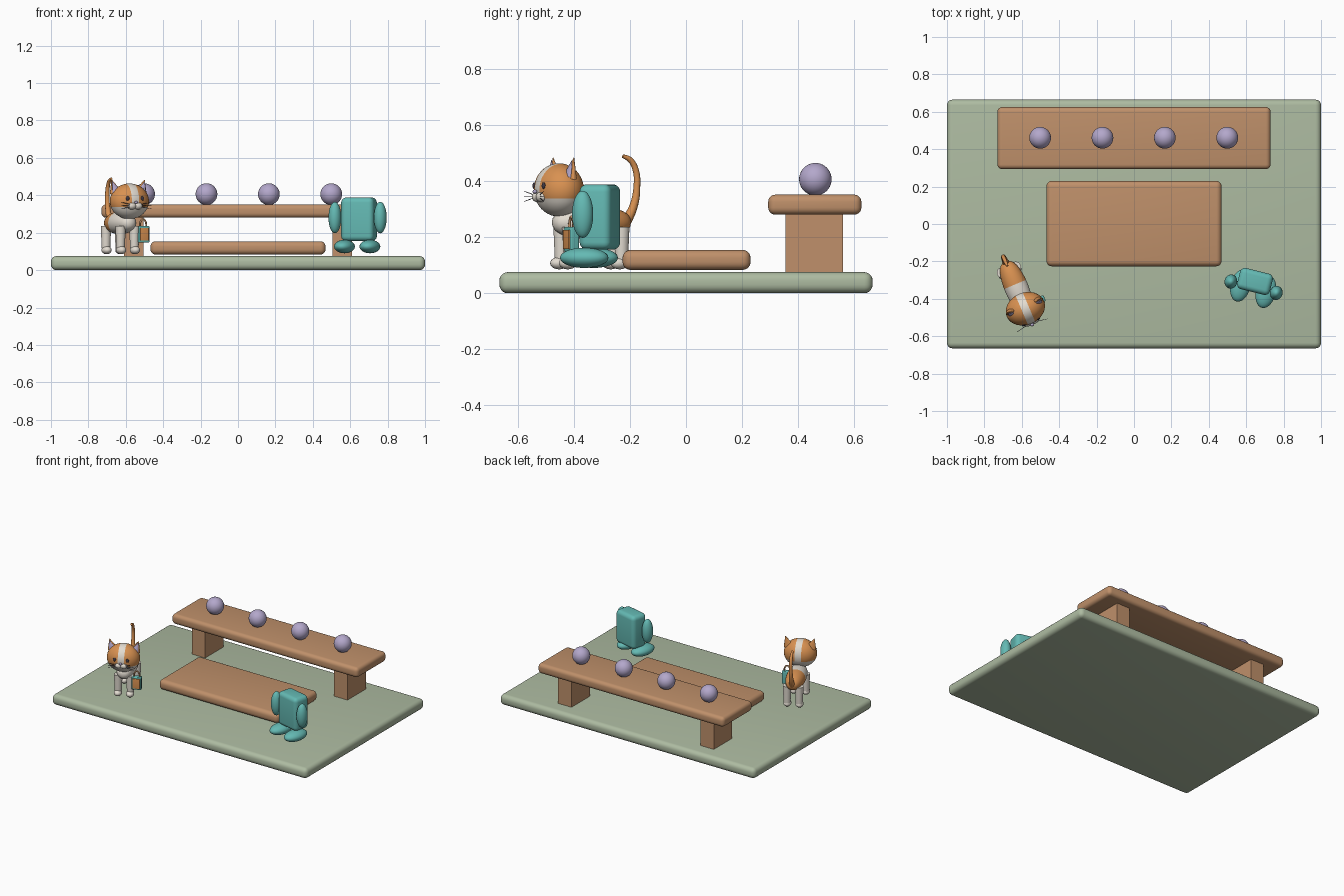
import bpy, bmesh, math
from mathutils import Matrix, Vector

if "Cube" in bpy.data.objects:
    bpy.data.objects.remove(bpy.data.objects["Cube"])


def material(name, r, g, b):
    rgba = [(c / 255) ** 2.2 for c in (r, g, b)] + [1]
    m = bpy.data.materials.new(name)
    m.use_nodes = True
    m.diffuse_color = rgba
    m.node_tree.nodes["Principled BSDF"].inputs["Base Color"].default_value = rgba
    return m


SAGE = material("sage green", 172, 186, 160)
WOOD = material("warm wood", 190, 143, 106)
LILAC = material("lilac", 178, 166, 202)
TEAL = material("teal", 100, 184, 178)
ORANGE = material("ginger orange", 216, 144, 82)
CREAM = material("cream white", 226, 219, 208)
DARK = material("dark grey", 66, 60, 72)
WORLD = Matrix.Identity(4)


def finish(name, bm, mats, frame):
    me = bpy.data.meshes.new(name)
    bm.to_mesh(me)
    bm.free()
    for m in mats:
        me.materials.append(m)
    ob = bpy.data.objects.new(name, me)
    bpy.context.collection.objects.link(ob)
    ob.matrix_world = frame
    bpy.ops.object.select_all(action="DESELECT")
    bpy.context.view_layer.objects.active = ob
    ob.select_set(True)
    bpy.ops.object.shade_smooth_by_angle(angle=math.radians(40))
    return ob


def box(name, lo, hi, bevel, mat, frame=WORLD):
    lo, hi = Vector(lo), Vector(hi)
    bm = bmesh.new()
    bmesh.ops.create_cube(bm, size=1)
    bmesh.ops.scale(bm, vec=hi - lo, verts=bm.verts)
    bmesh.ops.translate(bm, vec=(lo + hi) / 2, verts=bm.verts)
    if bevel:
        bmesh.ops.bevel(bm, geom=bm.edges[:], offset=bevel, segments=5,
                        profile=0.5, affect="EDGES")
    return finish(name, bm, [mat], frame)


def ellipsoid(name, center, radii, mats, frame=WORLD, power=1, cuts=(), rule=None):
    """Ellipsoid, optionally fuller along y, cut along planes and coloured by rule."""
    bm = bmesh.new()
    bmesh.ops.create_uvsphere(bm, u_segments=32, v_segments=20, radius=1)
    for v in bm.verts:
        ring = math.hypot(v.co.x, v.co.z)
        if power != 1 and ring > 0.001:
            v.co.x *= ring ** (power - 1)
            v.co.z *= ring ** (power - 1)
        v.co = Vector([c * r for c, r in zip(v.co, radii)]) + Vector(center)
    for point, normal in cuts:
        bmesh.ops.bisect_plane(bm, geom=bm.verts[:] + bm.edges[:] + bm.faces[:],
                               plane_co=point, plane_no=normal)
    if rule:
        for f in bm.faces:
            f.material_index = rule(f.calc_center_median())
    return finish(name, bm, mats, frame)


def cone(name, bottom, top, r1, r2, mat, frame, squash=1, segments=20):
    bottom, top = Vector(bottom), Vector(top)
    axis = top - bottom
    bm = bmesh.new()
    bmesh.ops.create_cone(bm, cap_ends=True, segments=segments, radius1=r1,
                          radius2=r2, depth=axis.length)
    bmesh.ops.scale(bm, vec=(1, squash, 1), verts=bm.verts)
    turn = Vector((0, 0, 1)).rotation_difference(axis).to_matrix().to_4x4()
    bm.transform(Matrix.Translation((bottom + top) / 2) @ turn)
    return finish(name, bm, [mat], frame)


def tube(name, points, radii, mat, frame):
    cu = bpy.data.curves.new(name, "CURVE")
    cu.dimensions = "3D"
    cu.bevel_depth = 1
    cu.bevel_resolution = 3
    cu.use_fill_caps = True
    sp = cu.splines.new("BEZIER")
    sp.bezier_points.add(len(points) - 1)
    for bp, p, r in zip(sp.bezier_points, points, radii):
        bp.co, bp.radius = p, r
        bp.handle_left_type = bp.handle_right_type = "AUTO"
    cu.materials.append(mat)
    ob = bpy.data.objects.new(name, cu)
    bpy.context.collection.objects.link(ob)
    ob.matrix_world = frame
    bpy.ops.object.select_all(action="DESELECT")
    bpy.context.view_layer.objects.active = ob
    ob.select_set(True)
    bpy.ops.object.convert(target="MESH")
    bpy.ops.object.shade_smooth_by_angle(angle=math.radians(40))


# Ground slab, low platform and shelf
box("ground_slab", (-1, -0.665, 0), (1, 0.665, 0.075), 0.03, SAGE)
box("low_platform", (-0.468, -0.226, 0.083), (0.468, 0.23, 0.154), 0.028, WOOD)
box("shelf_top", (-0.73, 0.293, 0.28), (0.73, 0.625, 0.351), 0.025, WOOD)
for side, s in (("right", -1), ("left", 1)):
    x = 0.558 * s
    box(side + "_shelf_leg", (x - 0.052, 0.355, 0.07), (x + 0.052, 0.56, 0.29), 0, WOOD)
for i in range(4):
    ellipsoid("shelf_ball_%d" % (i + 1), (-0.502 + i * 0.3335, 0.461, 0.406),
              (0.058, 0.058, 0.058), [LILAC])

# Teal pack figure
pack = Matrix.Translation((0.647, -0.307, 0)) @ Matrix.Rotation(math.radians(-14), 4, "Z")
box("pack_body", (-0.09, -0.058, 0.155), (0.09, 0.058, 0.388), 0.027, TEAL, pack)
for side, s in (("right", -1), ("left", 1)):
    ellipsoid(side + "_pack_arm", (0.125 * s, -0.032, 0.281), (0.034, 0.038, 0.084), [TEAL], pack)
    ellipsoid(side + "_pack_foot", (0.07 * s, -0.04, 0.126), (0.053, 0.088, 0.036), [TEAL], pack)

# Cat body and head, facing local -y
cat = Matrix.Translation((-0.63, -0.337, 0)) @ Matrix.Rotation(math.radians(23), 4, "Z")
BAND, BELLY = 0.015, 0.215
ellipsoid("cat_body", (0, 0, 0.252), (0.064, 0.148, 0.06), [ORANGE, CREAM], cat, 0.75,
          [((0, BAND, 0), (0, 1, 0)), ((0, 0, BELLY), (0, 0, 1))],
          lambda c: int(c.y < BAND or c.z < BELLY))
STRIPE, CHIN = 0.021, 0.337
ellipsoid("cat_head", (0, -0.126, 0.368), (0.108, 0.086, 0.095), [ORANGE, CREAM], cat, 1,
          [((STRIPE, 0, 0), (1, 0, 0)), ((-STRIPE, 0, 0), (1, 0, 0)),
           ((0, 0, CHIN), (0, 0, 1))],
          lambda c: int(abs(c.x) < STRIPE or c.z < CHIN))
ellipsoid("cat_nose", (0, -0.219, 0.362), (0.01, 0.008, 0.007), [LILAC], cat)

# Paired cat parts
for side, s in (("right", -1), ("left", 1)):
    for part, y in (("front", -0.1), ("hind", 0.1)):
        x = 0.04 * s
        cone("%s_%s_leg" % (side, part), (x, y, 0.1), (x, y, 0.235), 0.022, 0.028, CREAM, cat)
        ellipsoid("%s_%s_paw" % (side, part), (x, y - 0.008, 0.107), (0.026, 0.033, 0.022),
                  [CREAM], cat)
    ellipsoid(side + "_muzzle", (0.018 * s, -0.2, 0.343), (0.026, 0.02, 0.019), [CREAM], cat)
    ellipsoid(side + "_eye", (0.042 * s, -0.203, 0.383), (0.01, 0.006, 0.012), [DARK], cat)
    cone(side + "_ear", (0.074 * s, -0.11, 0.415), (0.095 * s, -0.108, 0.482), 0.034, 0.002,
         ORANGE, cat, 0.5)
    cone(side + "_inner_ear", (0.075 * s, -0.122, 0.42), (0.094 * s, -0.115, 0.474), 0.024,
         0.001, LILAC, cat, 0.5)
    for i in (-1, 0, 1):
        cone("%s_whisker_%d" % (side, i + 2), (0.03 * s, -0.212, 0.345 + 0.006 * i),
             (0.088 * s, -0.222, 0.345 + 0.018 * i), 0.0015, 0.001, DARK, cat, 1, 6)

# Curved tail
tube("cat_tail",
     [(0, 0.125, 0.24), (0, 0.163, 0.31), (0, 0.176, 0.38), (0, 0.171, 0.44),
      (0, 0.15, 0.475), (0, 0.122, 0.489)],
     [0.02, 0.015, 0.012, 0.011, 0.01, 0.007], ORANGE, cat)

# Small bag at the cat's left shoulder
box("bag_body", (0.053, -0.13, 0.147), (0.117, -0.096, 0.236), 0.006, TEAL, cat)
box("bag_front_panel", (0.061, -0.136, 0.157), (0.109, -0.128, 0.226), 0.002, ORANGE, cat)
tube("bag_handle",
     [(0.066, -0.113, 0.23), (0.07, -0.113, 0.258), (0.085, -0.113, 0.272),
      (0.1, -0.113, 0.258), (0.104, -0.113, 0.23)], [0.005] * 5, WOOD, cat)
